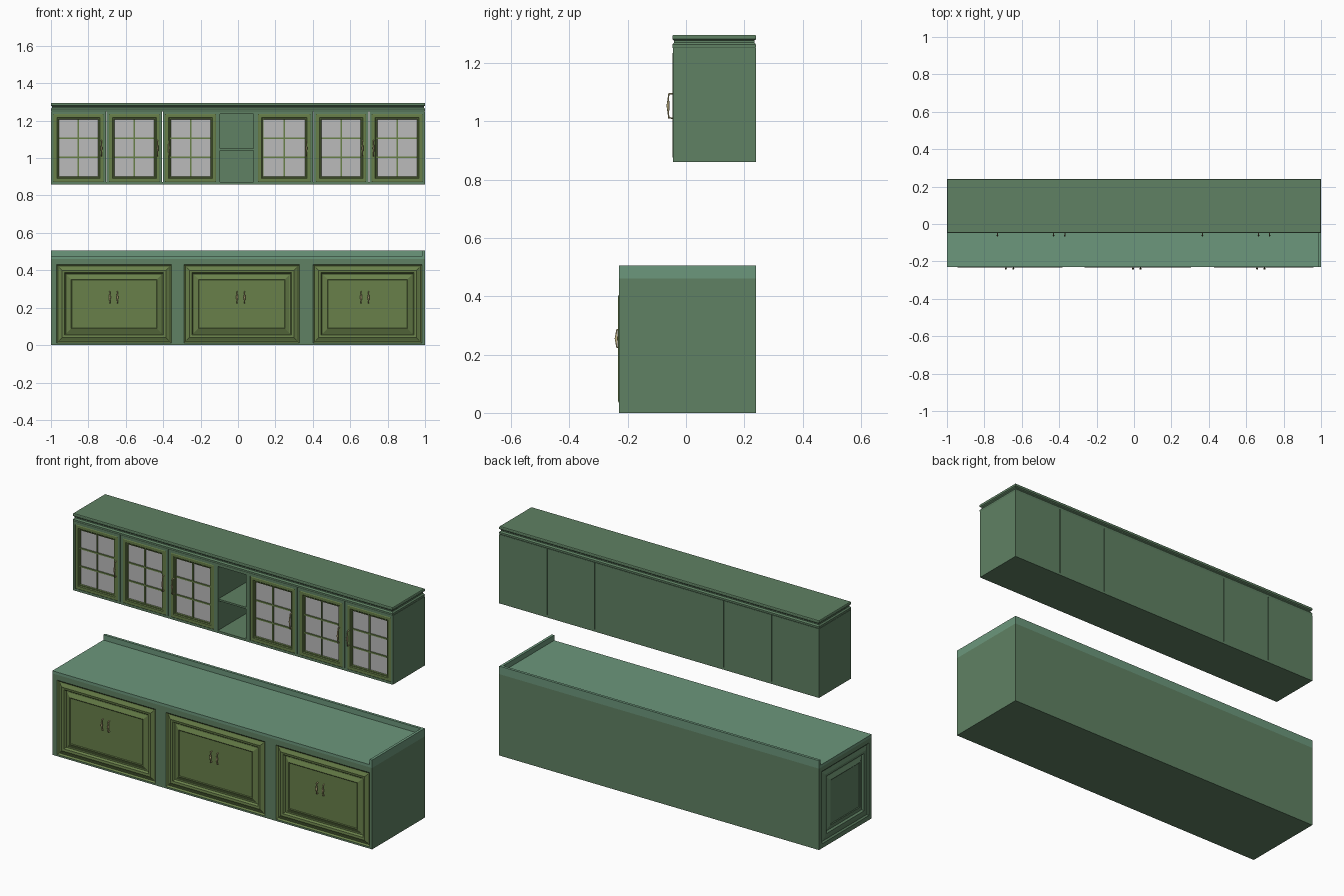
import bpy, bmesh

if "Cube" in bpy.data.objects:
    bpy.data.objects.remove(bpy.data.objects["Cube"])


def material(name, rgb):
    m = bpy.data.materials.new(name)
    m.diffuse_color = (*rgb, 1)
    m.use_nodes = True
    m.node_tree.nodes["Principled BSDF"].inputs["Base Color"].default_value = m.diffuse_color
    return m


GREEN = material("body_green", (0.115, 0.22, 0.125))
TOP = material("counter_green", (0.15, 0.31, 0.20))
OLIVE = material("door_olive", (0.14, 0.215, 0.068))
BRASS = material("brass", (0.55, 0.47, 0.24))
GLASS = material("glass_grey", (0.5, 0.5, 0.5))


def finish(name, bm, mat):
    me = bpy.data.meshes.new(name)
    bm.to_mesh(me)
    bm.free()
    me.materials.append(mat)
    ob = bpy.data.objects.new(name, me)
    bpy.context.collection.objects.link(ob)
    return ob


def box(name, x0, x1, y0, y1, z0, z1, mat):
    bm = bmesh.new()
    bmesh.ops.create_cube(bm, size=1)
    for v in bm.verts:
        v.co = ((x0 + x1) / 2 + v.co.x * (x1 - x0),
                (y0 + y1) / 2 + v.co.y * (y1 - y0),
                (z0 + z1) / 2 + v.co.z * (z1 - z0))
    return finish(name, bm, mat)


def moulded(name, rect, profile, place, mat, fill=True):
    """Nested rectangles: profile is (inset, height), place maps (u, v, height) to space."""
    u0, u1, v0, v1 = rect
    bm = bmesh.new()
    rings = []
    for i, d in profile:
        corners = ((u0 + i, v0 + i), (u1 - i, v0 + i), (u1 - i, v1 - i), (u0 + i, v1 - i))
        rings.append([bm.verts.new(place(u, v, d)) for u, v in corners])
    for a, b in zip(rings, rings[1:]):
        for k in range(4):
            j = (k + 1) % 4
            bm.faces.new((a[k], a[j], b[j], b[k]))
    if fill:
        bm.faces.new(rings[-1])
    return finish(name, bm, mat)


def handle(name, x, y, z0, z1, reach, r):
    """Bow handle swelling in the middle of its grip."""
    h = z1 - z0
    pts = [(0, 0, 1), (0.85, 0.02, 0.9), (0.9, 0.15, 0.8), (1, 0.5, 1.6),
           (0.9, 0.85, 0.8), (0.85, 0.98, 0.9), (0, 1, 1)]
    cu = bpy.data.curves.new(name, 'CURVE')
    cu.dimensions = '3D'
    cu.bevel_depth = r
    cu.bevel_resolution = 2
    cu.use_fill_caps = True
    sp = cu.splines.new('POLY')
    sp.points.add(len(pts) - 1)
    for p, (d, t, s) in zip(sp.points, pts):
        p.co = (x, y - d * reach, z0 + t * h, 1)
        p.radius = s
    cu.materials.append(BRASS)
    bpy.context.collection.objects.link(bpy.data.objects.new(name, cu))


# ---- lower cabinet ----
F, B = -0.23, 0.24
box("lower_body", -0.985, 1, F + 0.015, B, 0, 0.46, GREEN)
box("countertop", -1, 1, F, B, 0.46, 0.475, TOP)
box("back_splash", -1, 1, B - 0.015, B, 0.475, 0.505, TOP)
box("side_splash", 0.985, 1, F, B - 0.015, 0.475, 0.505, TOP)

PANEL = [(0, -0.014), (0, 0), (0.008, -0.007), (0.014, -0.005), (0.03, 0.003), (0.043, 0.001),
         (0.05, -0.01), (0.056, -0.01), (0.078, 0.0), (0.082, -0.003)]
doors = [(-0.97, -0.355), (-0.29, 0.33), (0.40, 0.985)]
Z0, Z1 = 0.01, 0.43

# face frame around the three doors
box("lower_top_rail", -1, 1, F, F + 0.015, Z1, 0.46, GREEN)
box("lower_bottom_rail", -1, 1, F, F + 0.015, 0, Z0, GREEN)
edges = [-1] + [e for d in doors for e in d] + [1]
for a, b in zip(edges[::2], edges[1::2]):
    box("lower_stile", a, b, F, F + 0.015, Z0, Z1, GREEN)

for (a, b), hx in zip(doors, (-0.665, 0.015, 0.678)):
    moulded("lower_door", (a, b, Z0, Z1), PANEL, lambda u, v, d: (u, F - d, v), OLIVE)
    for s in (-0.02, 0.02):
        handle("lower_handle", hx + s, F + 0.003, 0.225, 0.285, 0.012, 0.0035)

# panelled left end with its frame
P0, P1, Q0, Q1 = -0.205, 0.215, 0.025, 0.435
FY = F + 0.015
box("end_front_stile", -1, -0.985, FY, P0, 0, 0.46, GREEN)
box("end_back_stile", -1, -0.985, P1, B, 0, 0.46, GREEN)
box("end_bottom_rail", -1, -0.985, P0, P1, 0, Q0, GREEN)
box("end_top_rail", -1, -0.985, P0, P1, Q1, 0.46, GREEN)
moulded("end_panel", (-P1, -P0, Q0, Q1), PANEL, lambda u, v, d: (-1 - min(d, 0), -u, v), GREEN)

# ---- upper cabinet ----
UF, U0, U1 = -0.045, 0.873, 1.25
box("upper_base", -1, 1, UF, B, 0.86, U0, GREEN)
units = [(-1, -0.706), (-0.702, -0.406), (-0.402, 0.400), (0.404, 0.698), (0.702, 1)]
T = 0.013
for a, b in units:
    box("unit_left_side", a, a + T, UF, B, U0, U1, GREEN)
    box("unit_right_side", b - T, b, UF, B, U0, U1, GREEN)
    box("unit_back", a + T, b - T, B - 0.012, B, U0, U1, GREEN)
    box("unit_top", a + T, b - T, UF, B - 0.012, 1.236, U1, GREEN)

# crown moulding, grooved all round
moulded("crown", (-1, 1, UF - 0.002, B),
        [(0.02, 1.25), (0.002, 1.25), (0, 1.255), (0, 1.262), (0.006, 1.27), (0.006, 1.276),
         (0, 1.281), (0, 1.292), (0.002, 1.295)], lambda u, v, d: (u, v, d), GREEN)

# open middle bay
box("bay_divider_left", -0.118, -0.095, UF, B - 0.012, U0, 1.236, GREEN)
box("bay_divider_right", 0.083, 0.108, UF, B - 0.012, U0, 1.236, GREEN)
box("bay_shelf", -0.095, 0.083, UF + 0.005, B - 0.012, 1.04, 1.05, GREEN)

# glazed doors: moulded frame, pane and glazing bars
FRAME = [(0, -0.018), (0, -0.001), (0.003, 0.001), (0.018, 0.001), (0.022, -0.003),
         (0.027, -0.003), (0.031, -0.012)]
glazed = [(-0.987, -0.719, -0.73), (-0.689, -0.419, -0.43), (-0.389, -0.118, -0.37),
          (0.108, 0.387, 0.366), (0.417, 0.685, 0.666), (0.715, 0.987, 0.725)]
for a, b, hx in glazed:
    moulded("upper_door_frame", (a, b, U0, 1.236), FRAME,
            lambda u, v, d: (u, UF - d, v), OLIVE, fill=False)
    g0, g1, h0, h1 = a + 0.029, b - 0.029, U0 + 0.029, 1.236 - 0.029
    box("glass_pane", g0, g1, UF + 0.009, UF + 0.012, h0, h1, GLASS)
    m = (g0 + g1) / 2
    box("upright_bar", m - 0.004, m + 0.004, UF + 0.003, UF + 0.01, h0, h1, OLIVE)
    for k in (1, 2):
        z = h0 + (h1 - h0) * k / 3
        box("cross_bar", g0, g1, UF + 0.0035, UF + 0.01, z - 0.004, z + 0.004, OLIVE)
    handle("upper_handle", hx, UF + 0.003, 1.01, 1.095, 0.02, 0.003)
